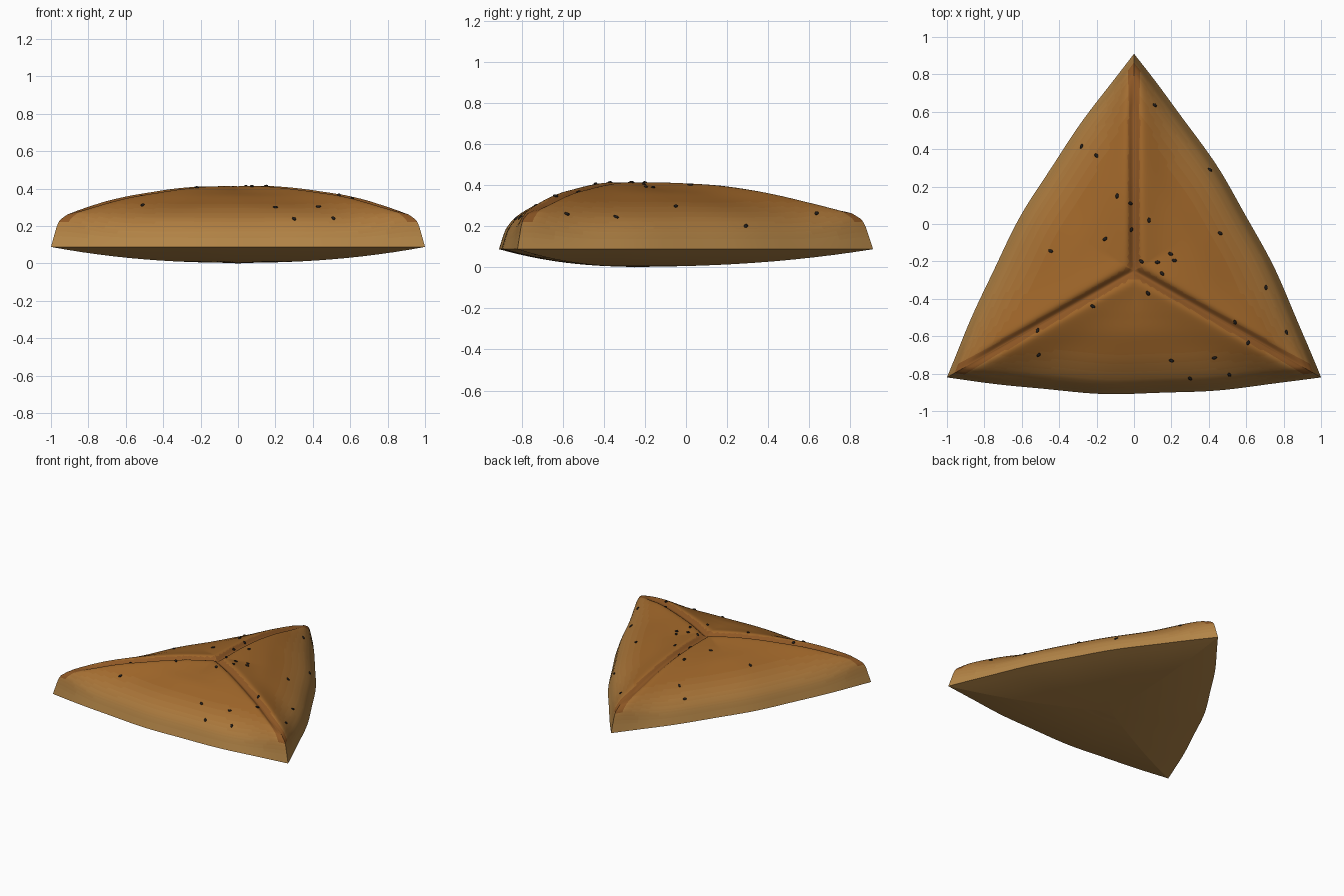
import bpy, bmesh, math, random
from mathutils import Vector
from mathutils.bvhtree import BVHTree

if "Cube" in bpy.data.objects:
    bpy.data.objects.remove(bpy.data.objects["Cube"])

random.seed(4)
CORNERS = [Vector((-1, -0.82)), Vector((1, -0.82)), Vector((0, 0.91))]
CENTRE = Vector((0, -0.25))
N_SIDE, N_TOP, N_BOTTOM = 56, 44, 12
SIDE = [(0, .385), (.3, .385), (.5, .362), (.74, .302), (.885, .245), (.95, .195), (1, .088)]
CREST = [(0, .422), (.2, .42), (.4, .402), (.6, .37), (.74, .335), (.88, .29), (.955, .255), (1, .088)]


def interp(table, t):
    for (a, za), (b, zb) in zip(table, table[1:]):
        if t <= b:
            return za + (zb - za) * (t - a) / (b - a)
    return table[-1][1]


def smooth_interp(table, t):
    d = min(.05, (1 - t) * .5)
    return (interp(table, max(t - d, 0)) + interp(table, t) * 2 + interp(table, t + d)) / 4


def material(name, color):
    m = bpy.data.materials.new(name)
    m.diffuse_color = (*color, 1)
    m.use_nodes = True
    m.node_tree.nodes["Principled BSDF"].inputs["Base Color"].default_value = m.diffuse_color
    return m


# Bulging triangular outline, with points crowded towards the corners
outline = []
for i in range(3):
    a, b = CORNERS[i], CORNERS[(i + 1) % 3]
    e = (b - a).normalized()
    normal = Vector((e.y, -e.x))
    for k in range(N_SIDE):
        u = .5 - .5 * math.cos(math.pi * k / N_SIDE)
        wobble = .004 * math.sin(u * 19 + i * 2) * math.sin(math.pi * u)
        outline.append(a.lerp(b, u) + normal * (.088 * math.sin(math.pi * u) + wobble))
count = len(outline)


def seam_distance(p):
    best = 9
    for c in CORNERS:
        d = (c - CENTRE).normalized()
        q = p - CENTRE
        best = min(best, (q - d * max(q.dot(d), 0)).length)
    return best


def top_height(p, t):
    s = seam_distance(p)
    w = math.exp(-(s / .13) ** 2)
    z = smooth_interp(SIDE, t) * (1 - w) + smooth_interp(CREST, t) * w
    fade = min(1, max(0, (1 - t) / .25))
    z -= .035 * fade * math.exp(-(s / .028) ** 2)
    return z + .003 * fade * math.sin(9 * p.x + 2) * math.sin(8 * p.y)


# Dough: rings from the top centre to the sharp rim, then under the base
bm = bmesh.new()
top = bm.verts.new((*CENTRE, top_height(CENTRE, 0)))
rings, levels = [], []
for j in range(1, N_TOP + 1):
    t = math.sin(math.pi / 2 * j / N_TOP)
    pts = [CENTRE.lerp(o, t) for o in outline]
    rings.append([bm.verts.new((*p, top_height(p, t))) for p in pts])
    levels.append(t)
for j in range(N_BOTTOM - 1, 0, -1):
    t = j / N_BOTTOM
    rings.append([bm.verts.new((*CENTRE.lerp(o, t), .003 + .085 * t ** 2.2)) for o in outline])
base = bm.verts.new((*CENTRE, 0))

BANDS = 10


def paint(face, underside):
    c = face.calc_center_median()
    z = c.z
    if underside:
        face.material_index = BANDS - 1
        return
    f = min(1, max(0, (.33 - z) / .2))
    face.material_index = round(f * (BANDS - 2)) + 1
    if z > .22 and seam_distance(c.xy) < .03:
        face.material_index = 0


for i in range(count):
    n = (i + 1) % count
    paint(bm.faces.new((top, rings[0][i], rings[0][n])), False)
    for j in range(len(rings) - 1):
        r, q = rings[j], rings[j + 1]
        paint(bm.faces.new((r[i], q[i], q[n], r[n])), j >= N_TOP - 1)
    paint(bm.faces.new((base, rings[-1][n], rings[-1][i])), True)
bmesh.ops.recalc_face_normals(bm, faces=bm.faces)
tree = BVHTree.FromBMesh(bm)
mesh = bpy.data.meshes.new("pastry_dough")
bm.to_mesh(mesh)
bm.free()
dough = bpy.data.objects.new("pastry_dough", mesh)
bpy.context.collection.objects.link(dough)
mesh.materials.append(material("baked_seam", (.27, .095, .018)))
dark, gold = Vector((.34, .13, .022)), Vector((.46, .24, .065))
for k in range(1, BANDS):
    mesh.materials.append(material(f"crust_{k}", dark.lerp(gold, (k - 1) / (BANDS - 2))))
bpy.context.view_layer.objects.active = dough
dough.select_set(True)
bpy.ops.object.shade_smooth_by_angle(angle=math.radians(50))

# Seeds scattered over the crust
SEEDS = [(.11, .635), (-.28, .415), (-.2, .365), (.405, .29), (-.09, .15), (-.02, .11),
         (.08, .02), (-.015, -.03), (-.155, -.08), (.46, -.05), (-.445, -.145), (.04, -.2),
         (.125, -.205), (.195, -.16), (.215, -.195), (.15, -.265), (.075, -.37), (.705, -.34),
         (-.22, -.44), (-.515, -.57), (-.51, -.7), (.54, -.525), (.61, -.635), (.815, -.58),
         (.2, -.73), (.43, -.715), (.51, -.805), (.3, -.825)]
bm = bmesh.new()
for x, y in SEEDS:
    hit, normal, _, _ = tree.ray_cast(Vector((x, y, 2)), Vector((0, 0, -1)))
    if hit is None:
        continue
    made = bmesh.ops.create_uvsphere(bm, u_segments=10, v_segments=6, radius=1)["verts"]
    turn = random.uniform(0, math.pi)
    rot = normal.to_track_quat('Z', 'Y').to_matrix()
    for v in made:
        px, py, pz = v.co.x * .014, v.co.y * .009, v.co.z * .006
        c, s = math.cos(turn), math.sin(turn)
        v.co = hit + normal * .002 + rot @ Vector((px * c - py * s, px * s + py * c, pz))
for f in bm.faces:
    f.smooth = True
mesh = bpy.data.meshes.new("seeds")
bm.to_mesh(mesh)
bm.free()
mesh.materials.append(material("seed_black", (.015, .012, .01)))
bpy.context.collection.objects.link(bpy.data.objects.new("seeds", mesh))
